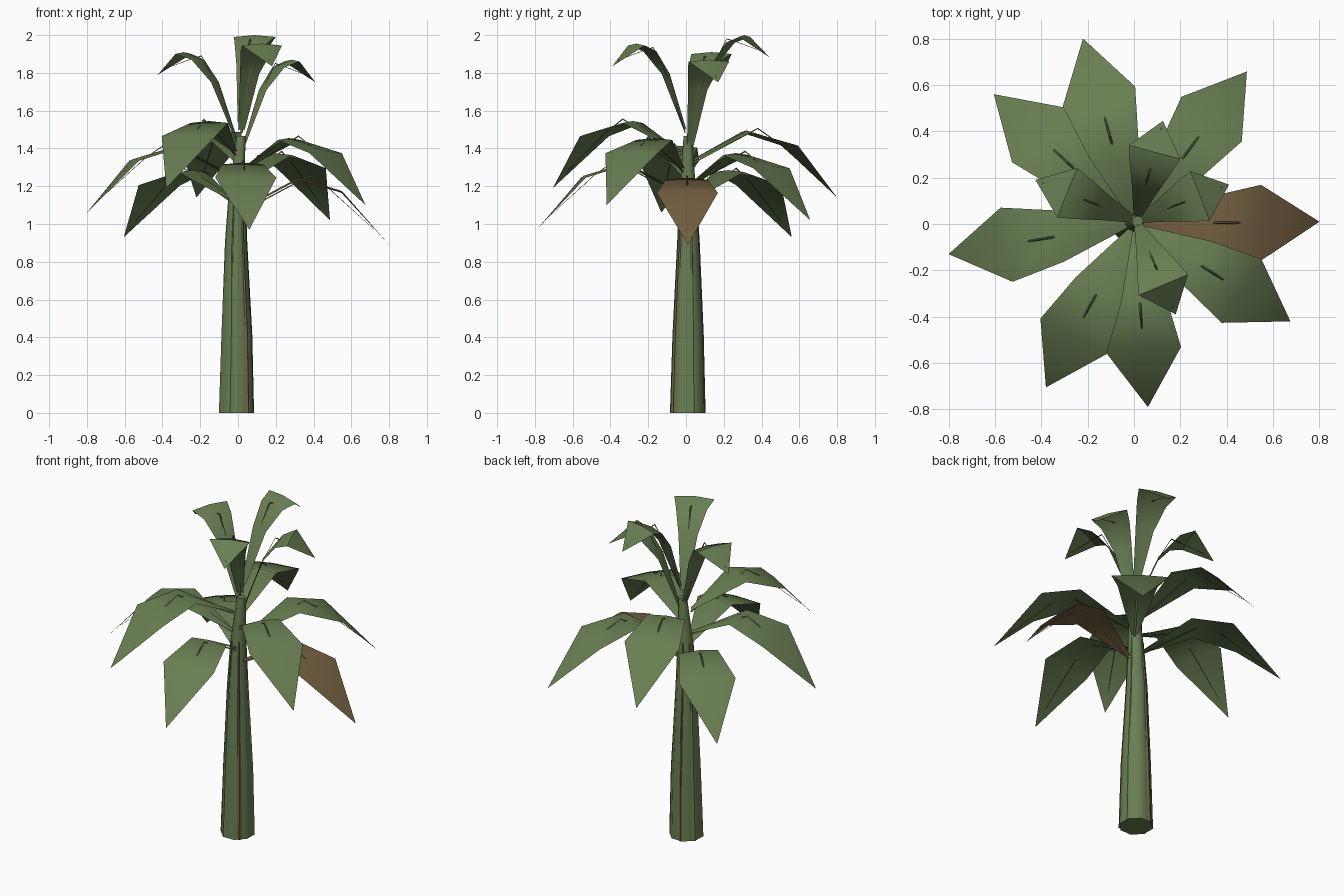
import bpy, bmesh, math
from mathutils import Vector

cube = bpy.data.objects.get("Cube")
if cube:
    bpy.data.objects.remove(cube)


def material(name, rgb):
    m = bpy.data.materials.new(name)
    m.use_nodes = True
    m.diffuse_color = (*rgb, 1)
    m.node_tree.nodes["Principled BSDF"].inputs["Base Color"].default_value = (*rgb, 1)
    return m


GREEN = material("leaf green", (0.14, 0.21, 0.085))
BROWN = material("dry brown", (0.18, 0.118, 0.054))


def finish(name, bm, mat, angle=40):
    mesh = bpy.data.meshes.new(name)
    bm.normal_update()
    bm.to_mesh(mesh)
    bm.free()
    mesh.materials.append(mat)
    obj = bpy.data.objects.new(name, mesh)
    bpy.context.collection.objects.link(obj)
    bpy.ops.object.select_all(action="DESELECT")
    obj.select_set(True)
    bpy.context.view_layer.objects.active = obj
    bpy.ops.object.shade_smooth_by_angle(angle=math.radians(angle))
    return obj


def bridge(bm, a, b, closed=False):
    for i in range(len(a) if closed else len(a) - 1):
        j = (i + 1) % len(a)
        bm.faces.new((a[i], a[j], b[j], b[i]))


# Blade sections: reach, half width, height above the tip
BIG_BLADE = [(0.03, 0.012, 0.19), (0.32, 0.112, 0.345), (0.55, 0.162, 0.275)]
SMALL_BLADE = [(0.02, 0.018, -0.34), (0.13, 0.055, -0.04),
               (0.22, 0.09, 0.08), (0.295, 0.115, 0.11)]
# Rib paths: reach, height above the tip
BIG_RIB = [(0.03, 0.18), (0.38, 0.366), (0.49, 0.29), (0.72, 0.082)]
SMALL_RIB = [(0.02, -0.35), (0.12, -0.06), (0.2, 0.1), (0.25, 0.085), (0.4, 0.03)]
FOLD = 0.01


def make_leaf(name, tip, blade, rib, root, full, mat):
    out = Vector((tip[0] - root[0], tip[1] - root[1], 0))
    length = out.length
    out.normalize()
    side = Vector((-out.y, out.x, 0))

    def place(reach, offset, height):
        p = Vector((*root, tip[2] + height))
        return p + out * (reach * length / full) + side * offset

    # Blade folded slightly along its middle
    bm = bmesh.new()
    rows = []
    for reach, half, height in blade:
        rows.append([bm.verts.new(place(reach, s * half, height + (0 if s else FOLD)))
                     for s in (-1, 0, 1)])
    for a, b in zip(rows, rows[1:]):
        bridge(bm, a, b)
    end = bm.verts.new(place(full, 0, 0))
    last = rows[-1]
    for i in range(2):
        bm.faces.new((last[i], last[i + 1], end))
    finish(name, bm, mat, 50)

    # Three-sided stalk and rib
    bm = bmesh.new()
    rings = []
    for k, (reach, height) in enumerate(rib):
        w = 0.007 * (1 - k / len(rib))
        rings.append([bm.verts.new(place(reach, o * w, height + h * w))
                      for o, h in ((-1, -0.6), (1, -0.6), (0, 0.6))])
    for a, b in zip(rings, rings[1:]):
        bridge(bm, a, b, True)
    finish(name + "_rib", bm, mat)


# Spiral crown of large leaves, by tip position
LARGE = [(0.80, 0.01, 0.89), (-0.605, 0.56, 0.93), (0.06, -0.79, 0.97),
         (0.487, 0.658, 1.02), (-0.80, -0.13, 1.06), (0.675, -0.42, 1.10),
         (-0.22, 0.80, 1.14), (-0.38, -0.705, 1.19)]
for n, tip in enumerate(LARGE):
    make_leaf(f"large_leaf_{n + 1}", tip, BIG_BLADE, BIG_RIB, (0, 0), 0.80,
              GREEN if n else BROWN)

# Upright young leaves
SMALL = [(0.41, 0.17, 1.75), (-0.425, 0.19, 1.79), (0.18, -0.39, 1.835), (0.125, 0.445, 1.88)]
for n, tip in enumerate(SMALL):
    make_leaf(f"young_leaf_{n + 1}", tip, SMALL_BLADE, SMALL_RIB, (0.01, 0.015), 0.43, GREEN)

# Tapered trunk: height, centre x, centre y, radius
TRUNK = [(0, -0.008, 0.008, 0.097), (0.41, -0.006, 0.01, 0.085),
         (0.9, -0.01, 0.012, 0.061), (1.2, -0.004, 0.01, 0.044), (1.465, 0.016, 0.01, 0.025)]
SIDES = 8


def on_trunk(section, angle, lift=0):
    z, x, y, r = section
    return (x + (r + lift) * math.cos(angle), y + (r + lift) * math.sin(angle), z)


bm = bmesh.new()
rings = [[bm.verts.new(on_trunk(s, math.tau * (i + 0.5) / SIDES)) for i in range(SIDES)]
         for s in TRUNK]
for a, b in zip(rings, rings[1:]):
    bridge(bm, a, b, True)
bm.faces.new(rings[0][::-1])
bm.faces.new(rings[-1])
finish("trunk", bm, GREEN, 50)


# Overlapping sheath edges running down the trunk
def sheath(name, degrees, spread, levels, mat):
    bm = bmesh.new()
    rows = []
    for s in TRUNK[:levels]:
        mid = math.radians(degrees)
        half = math.radians(spread)
        rows.append([bm.verts.new(on_trunk(s, mid + k * half, 0.002 if k == 0 else -0.006))
                     for k in (-1, 0, 1)])
    for a, b in zip(rows, rows[1:]):
        bridge(bm, a, b)
    finish(name, bm, mat)


for n, degrees in enumerate((-50, 105)):
    sheath(f"dry_sheath_{n + 1}", degrees, 8, 4, BROWN)
for n, degrees in enumerate((-110, -160, 20, 155)):
    sheath(f"green_sheath_{n + 1}", degrees, 10, 4, GREEN)
